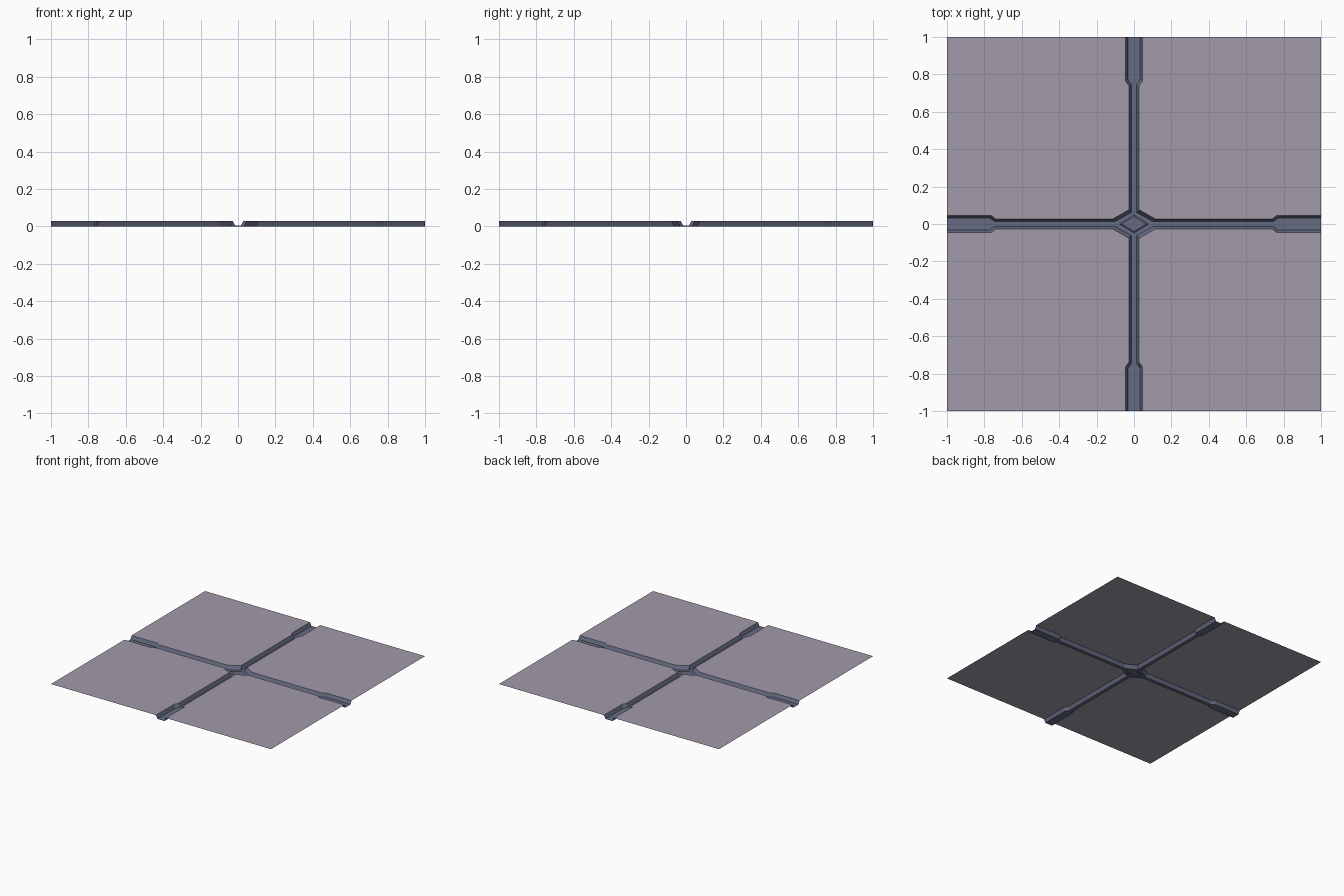
import bpy, bmesh

if "Cube" in bpy.data.objects:
    bpy.data.objects.remove(bpy.data.objects["Cube"])

TOP, FLOOR = 0.028, 0.0


def material(name, rgb):
    m = bpy.data.materials.new(name)
    m.diffuse_color = (*rgb, 1)
    m.use_nodes = True
    m.node_tree.nodes["Principled BSDF"].inputs["Base Color"].default_value = m.diffuse_color
    return m


mauve = material("mauve_panel", (0.36, 0.325, 0.41))
slate = material("slate_channel", (0.13, 0.145, 0.22))


def half_edge(wide, narrow, shift, hub_x, hub_y):
    """Quarter outline of the channel, from the +x end round the hub to the +y end."""
    return [(1, wide), (0.765 - shift, wide), (0.74 - shift, narrow), (hub_x, narrow),
            (narrow, hub_y), (narrow, 0.74 - shift), (wide, 0.765 - shift), (wide, 1)]


rim = half_edge(0.046, 0.028, 0.0, 0.112, 0.076)
bed = half_edge(0.032, 0.014, -0.006, 0.100, 0.062)


def at(points, z):
    return [(x, y, z) for x, y in points]


def build(name, faces, mat):
    """Mirror first-quadrant faces into all four quadrants, facing upward."""
    bm = bmesh.new()
    for sx in (1, -1):
        for sy in (1, -1):
            for pts in faces:
                f = bm.faces.new([bm.verts.new((x * sx, y * sy, z)) for x, y, z in pts])
                f.normal_update()
                if f.normal.z < 0:
                    f.normal_flip()
    bmesh.ops.remove_doubles(bm, verts=bm.verts, dist=1e-5)
    me = bpy.data.meshes.new(name)
    bm.to_mesh(me)
    bm.free()
    me.materials.append(mat)
    ob = bpy.data.objects.new(name, me)
    bpy.context.collection.objects.link(ob)
    return ob


def strip(lo, hi):
    return [[lo[i], lo[i + 1], hi[i + 1], hi[i]] for i in range(len(lo) - 1)]


# Four thin floor panels
build("floor_panels", [at(rim, TOP) + [(1, 1, TOP)]], mauve)

# Sloping channel walls
build("channel_walls", strip(at(rim, TOP), at(bed, FLOOR)), slate)

# Channel bed, open under the hub diamond
base = [(0.078, 0), (0, 0.048)]
build("channel_bed",
      [at(bed, FLOOR) + at([(0, 1), base[1], base[0], (1, 0)], FLOOR)], slate)

# Low bevelled diamond in the hub
cap = [(0.066, 0), (0, 0.040)]
build("hub_diamond",
      strip(at(base, FLOOR), at(cap, 0.005)) + [at(cap + [(0, 0)], 0.005)], slate)
